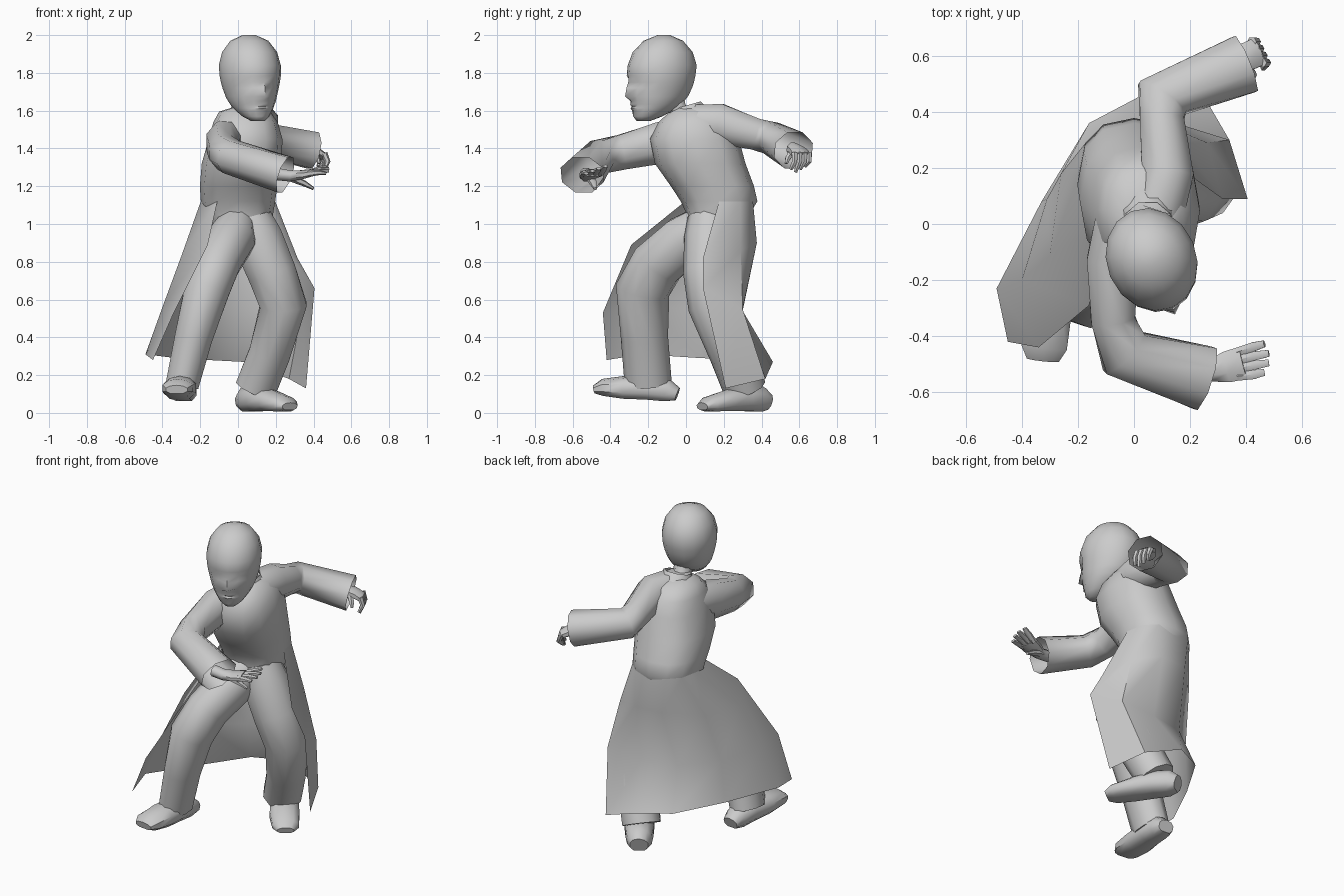
import bpy, bmesh, math
from mathutils import Vector, Matrix


def finish(name, bm, angle=50):
    bmesh.ops.recalc_face_normals(bm, faces=bm.faces)
    me = bpy.data.meshes.new(name)
    bm.to_mesh(me)
    bm.free()
    ob = bpy.data.objects.new(name, me)
    bpy.context.collection.objects.link(ob)
    bpy.ops.object.select_all(action='DESELECT')
    ob.select_set(True)
    bpy.context.view_layer.objects.active = ob
    bpy.ops.object.shade_smooth_by_angle(angle=math.radians(angle))
    return ob


def loft(name, rings, caps=(True, True), closed=True, angle=50):
    """Skin a list of point rings."""
    bm = bmesh.new()
    vs = [[bm.verts.new(p) for p in r] for r in rings]
    n = len(rings[0])
    for a, b in zip(vs, vs[1:]):
        for i in range(n if closed else n - 1):
            j = (i + 1) % n
            bm.faces.new((a[i], a[j], b[j], b[i]))
    if caps[0]:
        bm.faces.new(vs[0])
    if caps[1]:
        bm.faces.new(vs[-1])
    return finish(name, bm, angle)


def tube(name, path, n=8, up=(0, 0, 1), caps=(True, True), flat=False):
    """Sweep an ellipse along (x, y, z, half width, half height) stations."""
    pts = [Vector(p[:3]) for p in path]
    rings = []
    for i, p in enumerate(path):
        a, b = pts[max(i - 1, 0)], pts[min(i + 1, len(pts) - 1)]
        if 0 < i < len(pts) - 1:
            t = (pts[i] - a).normalized() + (b - pts[i]).normalized()
        else:
            t = b - a
        t.normalize()
        side = t.cross(Vector(up)).normalized()
        top = side.cross(t)
        ring = []
        for k in range(n):
            w = 2 * math.pi * (k + 0.5) / n
            s = math.sin(w)
            if flat and s < 0:
                s = max(s * 1.6, -1)
            ring.append(pts[i] + side * p[3] * math.cos(w) + top * p[4] * s)
        rings.append(ring)
    return loft(name, rings, caps)


def oval(cx, cy, z, rx, ry, power=0.85):
    """Slightly squared ellipse of 12 points."""
    ring = []
    for k in range(12):
        c, s = math.cos(math.pi * k / 6), math.sin(math.pi * k / 6)
        ring.append((cx + rx * math.copysign(abs(c) ** power, c),
                     cy + ry * math.copysign(abs(s) ** power, s), z))
    return ring


# Coat body: stacked ovals; the lower two are the hips hidden inside the skirt
torso = [(.03, .15, .92, .13, .14), (.0, .17, 1.05, .185, .165), (0, .175, 1.12, .197, .203),
         (.003, .14, 1.2, .205, .22), (.02, .075, 1.32, .212, .24), (.04, .045, 1.45, .195, .235),
         (.04, .05, 1.54, .17, .195), (.035, .05, 1.595, .135, .135), (.05, .02, 1.62, .07, .07)]
body = [oval(*row) for row in torso]
loft("coat_body", body)

# Coat skirt: open sheet running from left front edge round the back to right front edge
waist = [body[2][k] for k in (8, 6, 5, 4, 2, 1, 0)]
thigh = [(-.16, -.29, .89), (-.3, -.11, .83), (-.26, .18, .86), (-.08, .36, .9),
         (.1, .375, .9), (.26, .29, .86), (.315, .09, .82)]
knee = [(-.34, -.44, .53), (-.4, -.2, .56), (-.31, .09, .55), (-.12, .26, .54),
        (.1, .3, .54), (.34, .3, .55), (.405, .09, .66)]
hem = [(-.45, -.42, .28), (-.49, -.23, .31), (-.33, .08, .29), (-.16, .36, .28),
       (.03, .46, .27), (.27, .42, .18), (.36, .21, .13)]
loft("coat_skirt", [waist, thigh, knee, hem], (False, False), closed=False)

# Sleeves, open at the cuffs
tube("front_sleeve", [(-.04, .04, 1.46, .1, .1), (-.075, -.13, 1.43, .1, .12),
                      (-.075, -.34, 1.38, .085, .1), (-.035, -.46, 1.355, .105, .095),
                      (.25, -.55, 1.26, .125, .105)], caps=(True, False))
tube("rear_sleeve", [(.08, .05, 1.53, .11, .11), (.12, .18, 1.53, .1, .115),
                     (.1, .37, 1.475, .085, .09), (.1, .45, 1.455, .105, .09),
                     (.395, .57, 1.39, .115, .105)], caps=(True, False))

# Trousers
tube("front_trouser_leg", [(0, .1, 1.01, .1, .1), (-.035, .0, .92, .13, .14),
                           (-.11, -.15, .79, .125, .145), (-.165, -.23, .65, .125, .145),
                           (-.235, -.22, .4, .105, .125), (-.295, -.2, .15, .092, .125)],
     n=10, up=(0, -1, 0))
tube("rear_trouser_leg", [(.07, .13, 1.04, .11, .12), (.1, .13, .93, .14, .14),
                          (.18, .125, .74, .135, .14), (.24, .145, .57, .13, .135),
                          (.17, .245, .32, .115, .125), (.095, .31, .13, .115, .115)],
     n=10, up=(0, -1, 0))

# Shoes
tube("front_shoe", [(-.28, -.045, .1, .05, .035), (-.285, -.1, .12, .07, .06),
                    (-.295, -.2, .135, .08, .065), (-.31, -.33, .135, .09, .06),
                    (-.32, -.44, .135, .085, .045), (-.325, -.485, .125, .06, .022)],
     n=10, flat=True)
tube("rear_shoe", [(.03, .43, .06, .055, .045), (.055, .39, .075, .075, .07),
                   (.11, .31, .08, .085, .07), (.18, .21, .065, .09, .055),
                   (.25, .12, .047, .08, .04), (.275, .085, .035, .05, .02)],
     n=10, flat=True)

# Front hand: flat open palm, fingers almost closed, low thumb
tube("front_palm", [(.2, -.53, 1.265, .035, .035), (.27, -.525, 1.255, .04, .032),
                    (.33, -.51, 1.26, .06, .026), (.39, -.495, 1.272, .064, .02)])
for i in range(4):
    y = -.543 + .029 * i
    tube(f"front_finger_{i + 1}", [(.37, y, 1.266, .018, .018),
                                   (.425, y + .006 + .004 * i, 1.272 + .006 * i, .019, .014),
                                   (.465 + .016 * (i in (1, 2)), y + .014 + .005 * i,
                                    1.268 + .013 * i, .014, .008)], n=6)
tube("front_thumb", [(.27, -.51, 1.25, .025, .022), (.35, -.49, 1.215, .02, .016),
                     (.4, -.48, 1.187, .01, .008)], n=6)

# Rear hand: curled fingers hanging from the palm
tube("rear_palm", [(.35, .56, 1.4, .035, .035), (.4, .595, 1.385, .055, .03),
                   (.445, .615, 1.36, .055, .022)])
for i in range(4):
    x, y = .42 + .012 * i, .65 - .025 * i
    tube(f"rear_finger_{i + 1}", [(x, y, 1.375, .018, .018), (x + .018, y, 1.33, .016, .015),
                                  (x + .004, y - .02, 1.275 + .015 * abs(i - 2), .01, .01)],
         n=6, up=(1, 0, 0))
tube("rear_thumb", [(.39, .565, 1.385, .02, .02), (.42, .54, 1.35, .016, .016),
                    (.43, .53, 1.32, .009, .009)], n=6, up=(1, 0, 0))

# Neck and coat collar
tube("neck", [(.05, .0, 1.54, .065, .06), (.055, -.04, 1.6, .055, .05),
              (.06, -.08, 1.7, .06, .06)], up=(0, 1, 0))
tube("collar", [(.05, .03, 1.56, .11, .12), (.05, .01, 1.63, .085, .075)],
     up=(0, 1, 0), caps=(False, False))

# Head: rings of (z, back, front, half width, centre-line push, eye-line push), turned toward +x
rows = [(1.545, .08, .15, .035, 0, 0), (1.57, .01, .168, .07, .006, 0),
        (1.602, -.05, .173, .096, .0, 0), (1.613, -.065, .175, .103, .014, 0),
        (1.622, -.08, .175, .109, .0, 0), (1.634, -.092, .177, .115, .014, 0),
        (1.652, -.112, .181, .124, .002, 0), (1.675, -.132, .184, .132, .036, .002),
        (1.72, -.155, .19, .145, .022, -.006), (1.75, -.165, .194, .152, .008, -.022),
        (1.785, -.173, .197, .158, .002, .002), (1.84, -.18, .193, .16, 0, 0),
        (1.91, -.158, .165, .143, 0, 0), (1.97, -.105, .105, .1, 0, 0),
        (2.0, -.035, .03, .035, 0, 0)]
turn = Matrix.Translation((.06, -.12, 0)) @ Matrix.Rotation(math.radians(23), 4, 'Z')
rings = []
for z, back, front, half, nose, eye in rows:
    c, r = (back + front) / 2, (front - back) / 2
    ring = []
    for k in range(16):
        w = 2 * math.pi * k / 16
        push = nose if k == 0 else eye if k in (1, 15) else 0
        ring.append(turn @ Vector((half * math.sin(w), -(c + r * math.cos(w) + push), z)))
    rings.append(ring)
loft("head", rings, angle=60)
